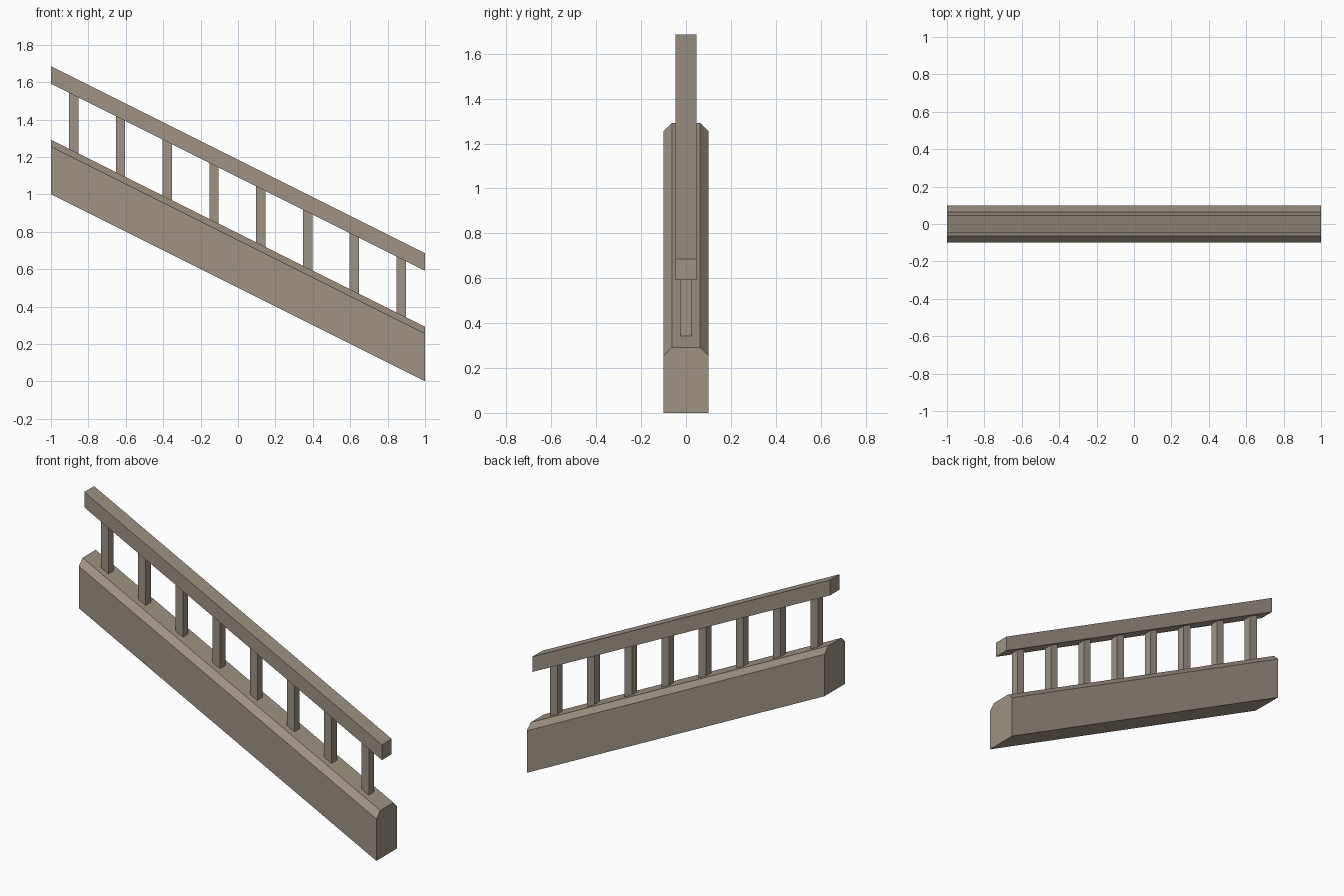
import bpy, bmesh

if "Cube" in bpy.data.objects:
    bpy.data.objects.remove(bpy.data.objects["Cube"])

SLOPE = -0.5  # every part is sheared along the stair slope

stone = bpy.data.materials.new("warm grey stone")
stone.diffuse_color = (0.342, 0.287, 0.227, 1)
stone.use_nodes = True
stone.node_tree.nodes["Principled BSDF"].inputs["Base Color"].default_value = stone.diffuse_color


def sloped_prism(name, profile, x0, x1):
    """Extrude a (y, z) profile along x, following the stair slope."""
    bm = bmesh.new()
    start = [bm.verts.new((x0, y, z + 0.5 + SLOPE * x0)) for y, z in profile]
    face = bm.faces.new(start)
    ext = bmesh.ops.extrude_face_region(bm, geom=[face], use_keep_orig=True)
    moved = [g for g in ext["geom"] if isinstance(g, bmesh.types.BMVert)]
    bmesh.ops.translate(bm, verts=moved, vec=(x1 - x0, 0, SLOPE * (x1 - x0)))
    bmesh.ops.recalc_face_normals(bm, faces=bm.faces)
    mesh = bpy.data.meshes.new(name)
    bm.to_mesh(mesh)
    bm.free()
    mesh.materials.append(stone)
    obj = bpy.data.objects.new(name, mesh)
    bpy.context.collection.objects.link(obj)
    return obj


def box_profile(half, low, high):
    return [(-half, low), (half, low), (half, high), (-half, high)]


# Solid base with chamfered top edges
sloped_prism("base_wall", [(-0.1, 0), (0.1, 0), (0.1, 0.255), (0.063, 0.292),
                           (-0.063, 0.292), (-0.1, 0.255)], -1, 1)

# Handrail
sloped_prism("handrail", box_profile(0.047, 0.592, 0.685), -1, 1)

# Balusters between base and handrail
for i in range(8):
    x = -0.878 + 0.25 * i
    sloped_prism(f"baluster_{i + 1}", box_profile(0.025, 0.292, 0.592),
                 x - 0.025, x + 0.025)
